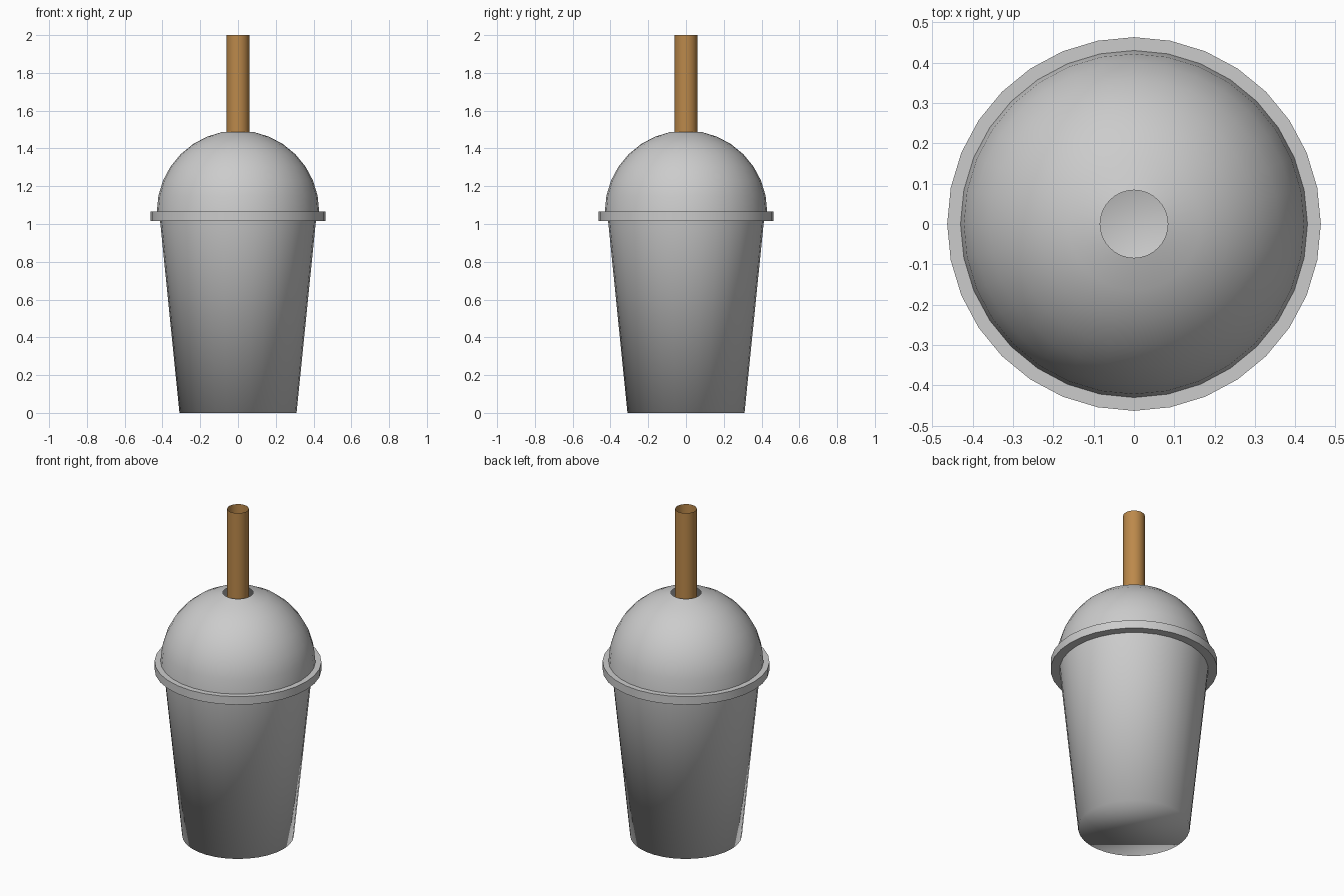
import bpy, bmesh, math

if "Cube" in bpy.data.objects:
    bpy.data.objects.remove(bpy.data.objects["Cube"])

SIDES = 32


def lathe(name, profile, angle=None, cap_bottom=False, material=None):
    """Revolve (radius, z) points around the z axis."""
    bm = bmesh.new()
    rings = []
    for r, z in profile:
        rings.append([bm.verts.new((r * math.cos(2 * math.pi * i / SIDES),
                                    r * math.sin(2 * math.pi * i / SIDES), z))
                      for i in range(SIDES)])
    for a, b in zip(rings, rings[1:]):
        for i in range(SIDES):
            j = (i + 1) % SIDES
            bm.faces.new((a[i], a[j], b[j], b[i]))
    if cap_bottom:
        bm.faces.new(rings[0][::-1])
    mesh = bpy.data.meshes.new(name)
    bm.to_mesh(mesh)
    bm.free()
    obj = bpy.data.objects.new(name, mesh)
    bpy.context.collection.objects.link(obj)
    if material:
        mesh.materials.append(material)
    bpy.ops.object.select_all(action='DESELECT')
    obj.select_set(True)
    bpy.context.view_layer.objects.active = obj
    if angle is None:
        bpy.ops.object.shade_smooth()
    else:
        bpy.ops.object.shade_smooth_by_angle(angle=math.radians(angle))
    return obj


# Tapered cup, softly shaded into its base
lathe("cup", [(0.31, 0.0), (0.415, 1.04)], cap_bottom=True)

# Domed lid with a straw hole and a projecting flange
R, BASE = 0.43, 1.065
dome = [(R * math.cos(math.pi / 2 * k / 8), BASE + R * math.sin(math.pi / 2 * k / 8))
        for k in range(8)]
lathe("lid", [(0.413, 1.015), (0.463, 1.015), (0.463, BASE)] + dome, angle=30)

# Open straw running down into the cup
brown = bpy.data.materials.new("straw_brown")
brown.diffuse_color = (0.5, 0.25, 0.07, 1)
brown.use_nodes = True
brown.node_tree.nodes["Principled BSDF"].inputs["Base Color"].default_value = brown.diffuse_color
lathe("straw", [(0.06, 0.05), (0.06, 2.0)], angle=30, material=brown)
